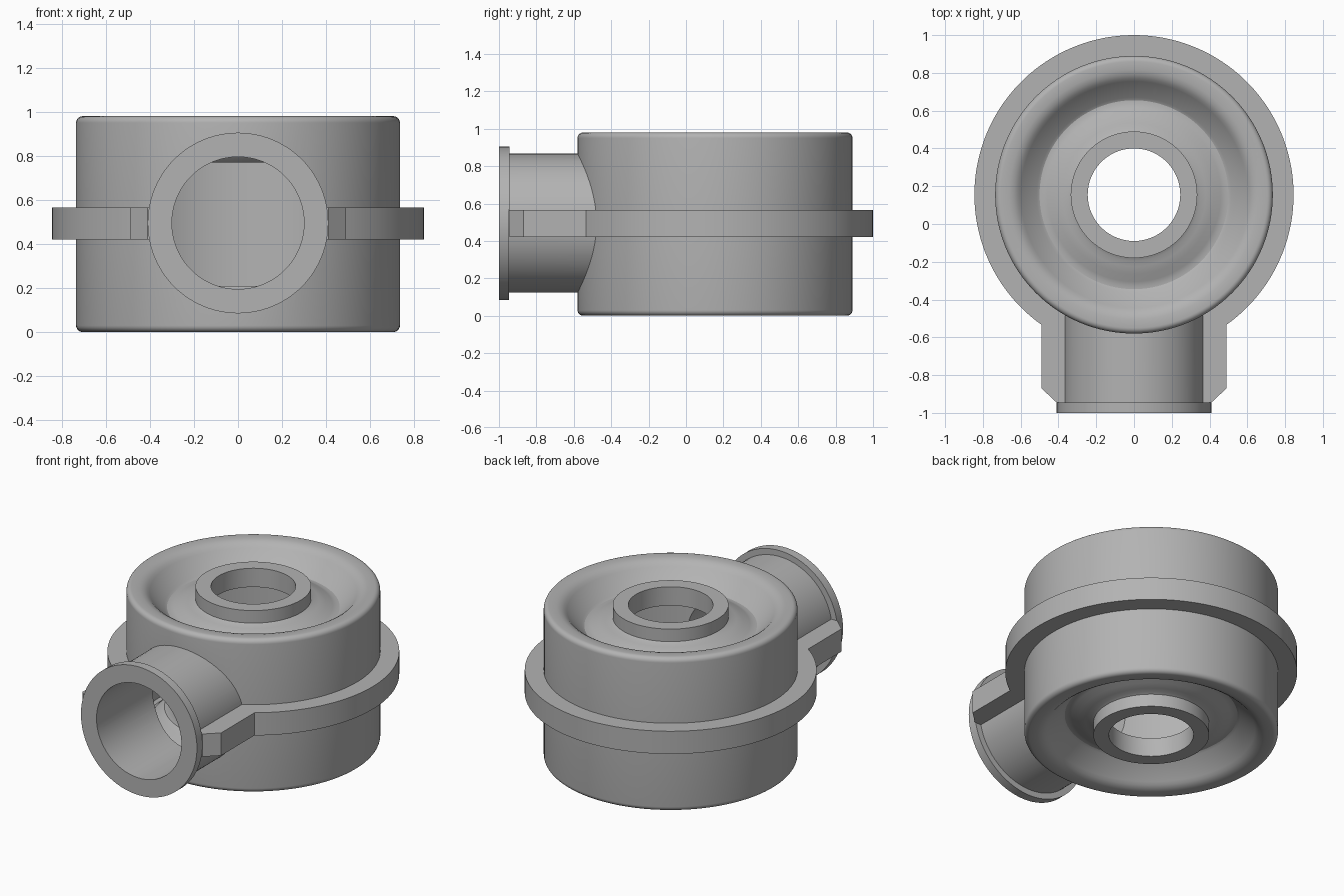
import bpy, bmesh, math
from mathutils import Matrix, Vector

old = bpy.data.objects.get("Cube")
if old:
    bpy.data.objects.remove(old, do_unlink=True)

BODY_Y, MID_Z, PIPE_Z = 0.155, 0.49, 0.495

grey = bpy.data.materials.new("plain grey")
grey.use_nodes = True
grey.diffuse_color = (0.45, 0.45, 0.45, 1)
grey.node_tree.nodes["Principled BSDF"].inputs["Base Color"].default_value = grey.diffuse_color


def finish(name, bm):
    bmesh.ops.remove_doubles(bm, verts=bm.verts, dist=1e-5)
    bmesh.ops.recalc_face_normals(bm, faces=bm.faces)
    mesh = bpy.data.meshes.new(name)
    bm.to_mesh(mesh)
    bm.free()
    mesh.materials.append(grey)
    obj = bpy.data.objects.new(name, mesh)
    bpy.context.collection.objects.link(obj)
    return obj


def revolve(name, half, steps=128):
    """Spin a top-half profile of (radius, height above middle), mirrored below."""
    pts = half + [(r, -h) for r, h in reversed(half)]
    bm = bmesh.new()
    verts = [bm.verts.new((r, BODY_Y, MID_Z + h)) for r, h in pts]
    edges = [bm.edges.new(pair) for pair in zip(verts, verts[1:])]
    bmesh.ops.spin(bm, geom=verts + edges, cent=(0, BODY_Y, 0), axis=(0, 0, 1),
                   angle=math.tau, steps=steps, use_merge=True)
    return finish(name, bm)


def tube(name, radius, y0, y1):
    """Solid cylinder lying along y on the pipe axis."""
    bm = bmesh.new()
    place = Matrix.Translation((0, (y0 + y1) / 2, PIPE_Z)) @ Matrix.Rotation(math.pi / 2, 4, "X")
    bmesh.ops.create_cone(bm, cap_ends=True, segments=96, radius1=radius,
                          radius2=radius, depth=y1 - y0, matrix=place)
    return finish(name, bm)


def cut(obj, *cutters):
    for cutter in cutters:
        mod = obj.modifiers.new("cut", "BOOLEAN")
        mod.operation, mod.solver, mod.object = "DIFFERENCE", "EXACT", cutter
        bpy.context.view_layer.objects.active = obj
        bpy.ops.object.modifier_apply(modifier=mod.name)


def arc(cx, cy, r, a0, a1, n=6):
    angles = [math.radians(a0 + (a1 - a0) * i / n) for i in range(n + 1)]
    return [(cx + r * math.cos(a), cy + r * math.sin(a)) for a in angles]


# Casing: level hub, dished channel, rounded rim
hub = [(0, 0.49), (0.335, 0.49), (0.335, 0.41)]
channel = [(0.35, 0.402), (0.38, 0.396), (0.42, 0.383), (0.46, 0.365),
           (0.48, 0.358), (0.5, 0.357), (0.515, 0.365)]
rim = [(0.6, 0.455), (0.615, 0.47), (0.635, 0.482), (0.66, 0.489)]
casing = revolve("casing", hub + channel + rim + arc(0.705, 0.46, 0.03, 90, 0))

# Cutters: hollow with central opening, pipe bore, wall core
cavity = revolve("cavity_cutter", [
    (0, 0.6), (0.245, 0.6), (0.245, 0.37), (0.34, 0.34), (0.4, 0.325), (0.45, 0.295),
    (0.48, 0.28), (0.515, 0.28), (0.545, 0.305), (0.61, 0.385), (0.645, 0.41), (0.665, 0.4)])
bore = tube("bore_cutter", 0.3, -1.1, -0.43)
core = revolve("core_cutter", [(0, 0.44), (0.7, 0.44)])
cut(casing, cavity, bore)

# Joint flange: round plate with straight ears along the pipe
start = math.asin(0.49 / 0.845) - math.pi / 2
sweep = math.pi - 2 * start
outline = [(0.41, -0.945), (0.49, -0.87)]
outline += [(0.845 * math.cos(start + sweep * i / 112),
             BODY_Y + 0.845 * math.sin(start + sweep * i / 112)) for i in range(113)]
outline += [(-0.49, -0.87), (-0.41, -0.945)]
bm = bmesh.new()
plate = bm.faces.new([bm.verts.new((x, y, 0.42)) for x, y in outline])
side = bmesh.ops.extrude_face_region(bm, geom=[plate])
bmesh.ops.translate(bm, vec=Vector((0, 0, 0.145)),
                    verts=[v for v in side["geom"] if isinstance(v, bmesh.types.BMVert)])
flange = finish("joint_flange", bm)
cut(flange, core, bore)

# Side pipe and its end collar
pipe = tube("side_pipe", 0.372, -0.96, -0.4)
cut(pipe, core, bore)
collar = tube("pipe_collar", 0.41, -1.0, -0.945)
cut(collar, bore)

for cutter in (cavity, bore, core):
    bpy.data.objects.remove(cutter, do_unlink=True)

# Smooth round surfaces, crisp edges
bpy.ops.object.select_all(action="DESELECT")
for part in (casing, flange, pipe, collar):
    part.select_set(True)
bpy.context.view_layer.objects.active = casing
bpy.ops.object.shade_smooth_by_angle(angle=math.radians(30))
